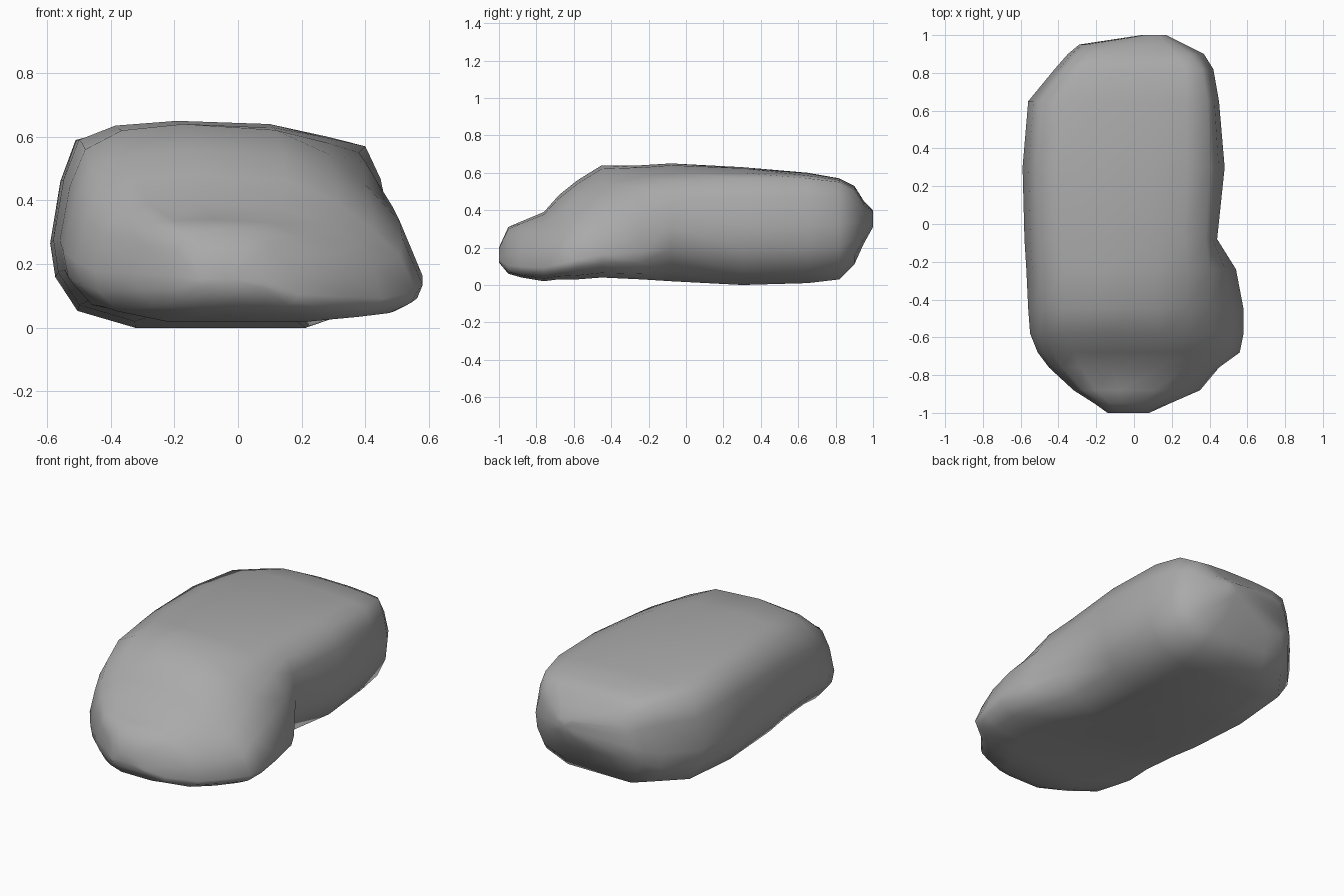
import bpy
import bmesh

# Remove the default object
default_cube = bpy.data.objects.get("Cube")
if default_cube:
    bpy.data.objects.remove(default_cube, do_unlink=True)

# Stone colour
stone = bpy.data.materials.new("stone_grey")
stone.use_nodes = True
grey = (0.4, 0.4, 0.4, 1)
stone.diffuse_color = grey
shader = stone.node_tree.nodes["Principled BSDF"]
shader.inputs["Base Color"].default_value = grey
shader.inputs["Roughness"].default_value = 0.9

# Cross-sections from front to back:
# y, right flank x, left flank x, underside z, crown z,
# right shoulder x and z, left shoulder x and z
SECTIONS = [
    (-1, -.14, .08, .12, .2, -.1, .19, .05, .17),
    (-.95, -.21, .19, .06, .31, -.17, .29, .14, .21),
    (-.88, -.32, .35, .04, .34, -.27, .33, .28, .23),
    (-.76, -.45, .45, .02, .39, -.38, .37, .38, .26),
    (-.68, -.51, .56, .03, .48, -.43, .43, .43, .3),
    (-.58, -.55, .58, .03, .56, -.46, .5, .42, .38),
    (-.45, -.56, .58, .04, .64, -.48, .56, .4, .45),
    (-.24, -.57, .54, .03, .64, -.49, .58, .4, .52),
    (-.08, -.58, .44, .02, .65, -.5, .59, .38, .55),
    (.3, -.59, .48, 0, .63, -.51, .59, .4, .57),
    (.65, -.56, .45, .01, .6, -.49, .56, .39, .57),
    (.82, -.42, .42, .03, .57, -.36, .54, .36, .55),
    (.9, -.35, .37, .11, .53, -.3, .5, .3, .51),
    (.95, -.29, .27, .22, .45, -.25, .42, .23, .43),
    (1, .04, .17, .31, .4, .06, .39, .15, .39),
]


def mix(a, b, t):
    return a + (b - a) * t


def flank(middle, side, low, shoulder_x, shoulder_z, belly):
    """Points up one flank, from the underside to the shoulder."""
    belly_z = mix(low, shoulder_z, belly)
    return [
        (mix(middle, side, .5), low),
        (mix(middle, side, .84), mix(low, belly_z, .2)),
        (mix(middle, side, .97), mix(low, belly_z, .6)),
        (side, belly_z),
        (mix(side, shoulder_x, .4), mix(belly_z, shoulder_z, .6)),
        (shoulder_x, shoulder_z),
    ]


def section_ring(section):
    """Closed outline of the boulder at one station."""
    y, right, left, low, crown, rx, rz, lx, lz = section
    middle = (right + left) / 2
    # The left flank is lowest and widest on the front ledge
    left_belly = .3 if y < -.2 else .55
    right_side = flank(middle, right, low, rx, rz, .45)
    left_side = flank(middle, left, low, lx, lz, left_belly)
    top = [
        (mix(rx, lx, .13), mix(rz, crown, .75)),
        (mix(rx, lx, .35), crown),
        (mix(rx, lx, .68), mix(lz, crown, .9)),
        (mix(rx, lx, .87), mix(lz, crown, .5)),
    ]
    outline = right_side + top + left_side[::-1] + [(middle, low)]
    return [(x, y, z) for x, z in outline]


# Boulder: loft through the sections and close both ends
bm = bmesh.new()
rings = [[bm.verts.new(p) for p in section_ring(s)] for s in SECTIONS]
for front, back in zip(rings, rings[1:]):
    count = len(front)
    for i in range(count):
        j = (i + 1) % count
        bm.faces.new((front[i], front[j], back[j], back[i]))
caps = [bm.faces.new(rings[0]), bm.faces.new(rings[-1])]
bmesh.ops.poke(bm, faces=caps)
bmesh.ops.recalc_face_normals(bm, faces=bm.faces[:])
for face in bm.faces:
    face.smooth = True

mesh = bpy.data.meshes.new("boulder")
bm.to_mesh(mesh)
bm.free()
mesh.materials.append(stone)
boulder = bpy.data.objects.new("boulder", mesh)
bpy.context.collection.objects.link(boulder)
